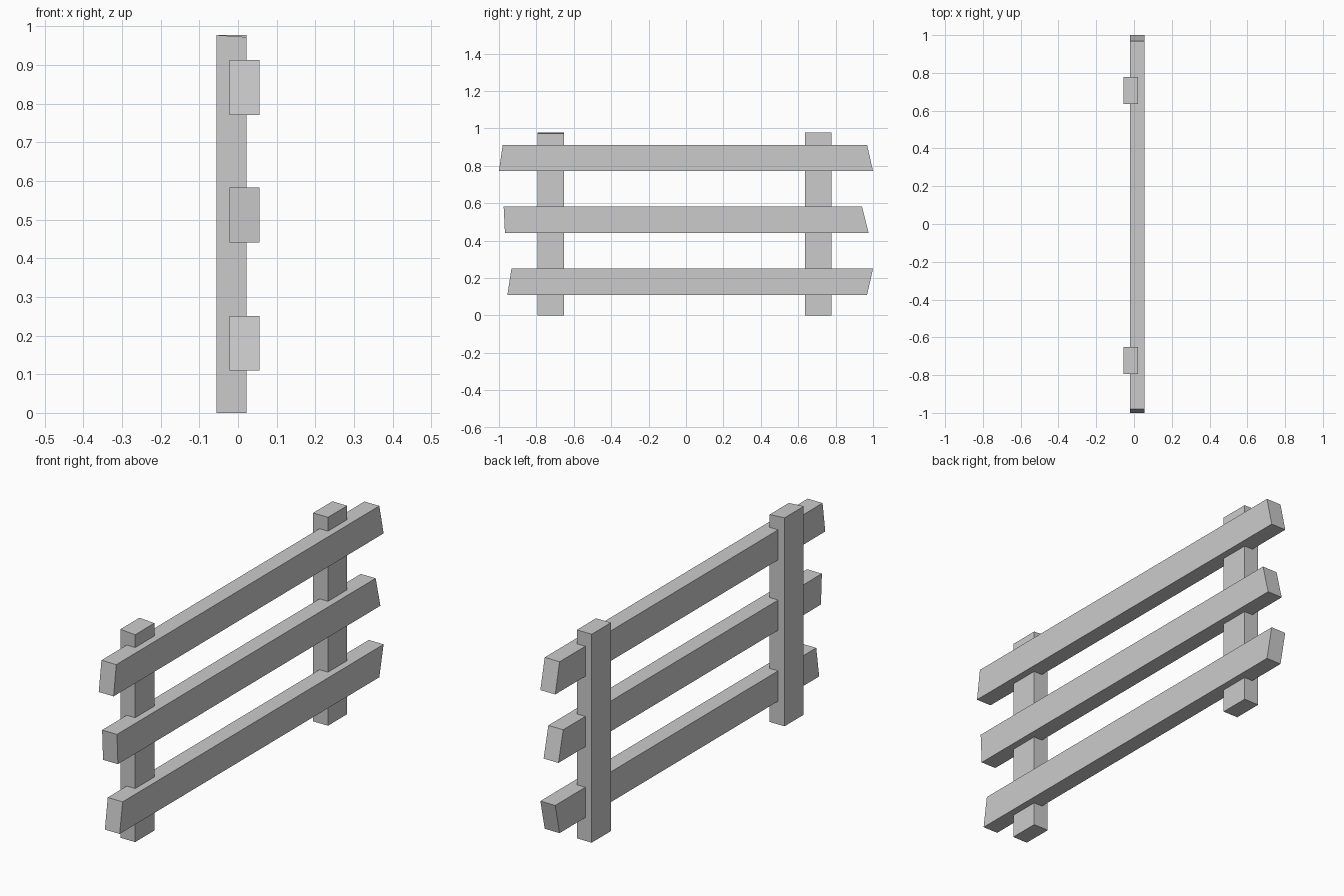
import bpy

if "Cube" in bpy.data.objects:
    bpy.data.objects.remove(bpy.data.objects["Cube"])


def prism(name, outline, x0, x1, top_drop=0.0):
    """Extrude a four-point (y, z) outline along x; top_drop lowers the front top edge."""
    n = len(outline)
    verts = [(x0, y, z) for y, z in outline]
    verts += [(x1, y, z - (top_drop if z > 0.9 else 0)) for y, z in outline]
    faces = [tuple(reversed(range(n))), tuple(range(n, 2 * n))]
    faces += [(i, (i + 1) % n, n + (i + 1) % n, n + i) for i in range(n)]
    mesh = bpy.data.meshes.new(name)
    mesh.from_pydata(verts, [], faces)
    mesh.update()
    obj = bpy.data.objects.new(name, mesh)
    bpy.context.collection.objects.link(obj)
    return obj


# Upright posts, the left one with a slightly sloped top
for name, y0, y1, drop in (("left_post", -0.793, -0.651, 0.005),
                           ("right_post", 0.635, 0.777, 0.0)):
    prism(name, [(y0, 0), (y1, 0), (y1, 0.977), (y0, 0.977)], -0.055, 0.022, drop)

# Rails with rough-sawn slanted ends: z range, bottom y range, top y range
rails = {
    "top_rail": (0.771, 0.912, -1.0, 1.0, -0.98, 0.968),
    "middle_rail": (0.441, 0.583, -0.968, 0.976, -0.975, 0.941),
    "bottom_rail": (0.109, 0.251, -0.955, 0.968, -0.933, 1.0),
}
for name, (z0, z1, b0, b1, t0, t1) in rails.items():
    prism(name, [(b0, z0), (b1, z0), (t1, z1), (t0, z1)], -0.022, 0.055)
